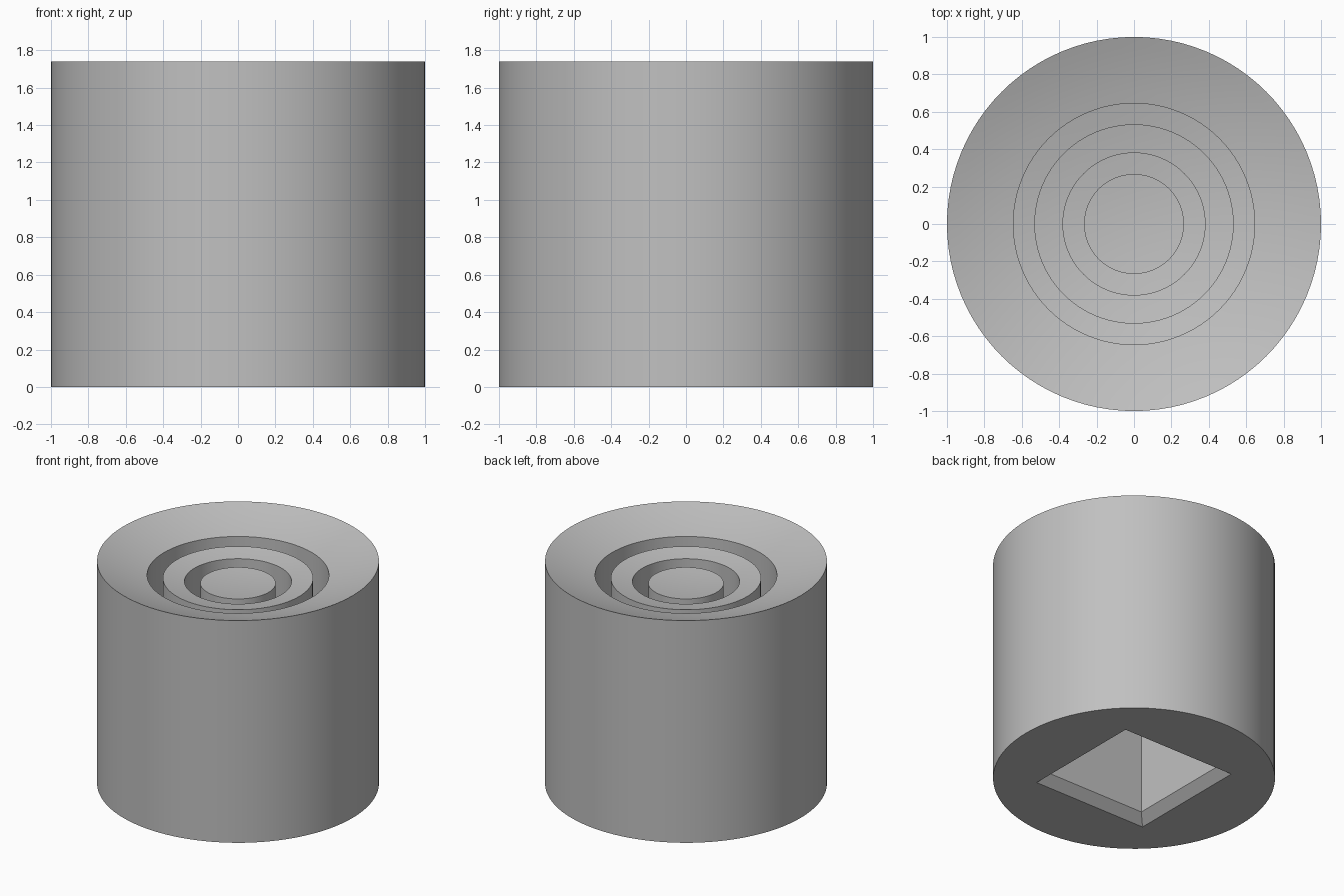
import bpy, bmesh, math

if "Cube" in bpy.data.objects:
    bpy.data.objects.remove(bpy.data.objects["Cube"])

HEIGHT, DISH = 1.74, 0.186      # rim height, dish depth at the centre
GROOVE, POCKET = 0.42, 0.85     # depths of ring grooves and square pocket


def loft(name, sides, profile, phase=0.0):
    """Stack rings of (radius, z) into a closed solid."""
    bm = bmesh.new()
    rings = []
    for r, z in profile:
        rings.append([bm.verts.new((r * math.cos(a), r * math.sin(a), z))
                      for a in (phase + math.tau * i / sides for i in range(sides))])
    for lo, hi in zip(rings, rings[1:]):
        for i in range(sides):
            j = (i + 1) % sides
            bm.faces.new((lo[i], lo[j], hi[j], hi[i]))
    bm.faces.new(rings[0][::-1])
    bm.faces.new(rings[-1])
    bmesh.ops.recalc_face_normals(bm, faces=bm.faces[:])
    mesh = bpy.data.meshes.new(name)
    bm.to_mesh(mesh)
    bm.free()
    obj = bpy.data.objects.new(name, mesh)
    bpy.context.collection.objects.link(obj)
    return obj


def dish(r):
    return HEIGHT - DISH * (1 - r * r)


# Body profile: outer wall, then the dished top with two ring grooves
profile = [(1.0, 0.0)]
bands = [(1.0, 0.645, 0), (0.645, 0.533, GROOVE), (0.533, 0.38, 0),
         (0.38, 0.267, GROOVE), (0.267, 0.02, 0)]
for outer, inner, depth in bands:
    steps = max(2, round((outer - inner) / 0.06))
    for k in range(steps + 1):
        r = outer + (inner - outer) * k / steps
        profile.append((r, dish(r) - depth))
body = loft("body", 96, profile)

# Square pocket with a chamfered mouth, cut into the underside
root2 = math.sqrt(2)
cutter = loft("pocket_cutter", 4,
              [(0.54 * root2, -0.05), (0.422 * root2, 0.068), (0.422 * root2, POCKET)],
              math.pi / 4)
cut = body.modifiers.new("pocket", 'BOOLEAN')
cut.operation = 'DIFFERENCE'
cut.solver = 'EXACT'
cut.object = cutter
bpy.context.view_layer.objects.active = body
body.select_set(True)
cutter.select_set(False)
bpy.ops.object.modifier_apply(modifier=cut.name)
bpy.data.objects.remove(cutter)

# Single grey finish, smooth curves with sharp edges kept
grey = bpy.data.materials.new("plain grey")
grey.diffuse_color = (0.53, 0.53, 0.53, 1)
grey.use_nodes = True
grey.node_tree.nodes["Principled BSDF"].inputs["Base Color"].default_value = grey.diffuse_color
body.data.materials.clear()
body.data.materials.append(grey)
bpy.ops.object.shade_smooth_by_angle(angle=math.radians(30))
